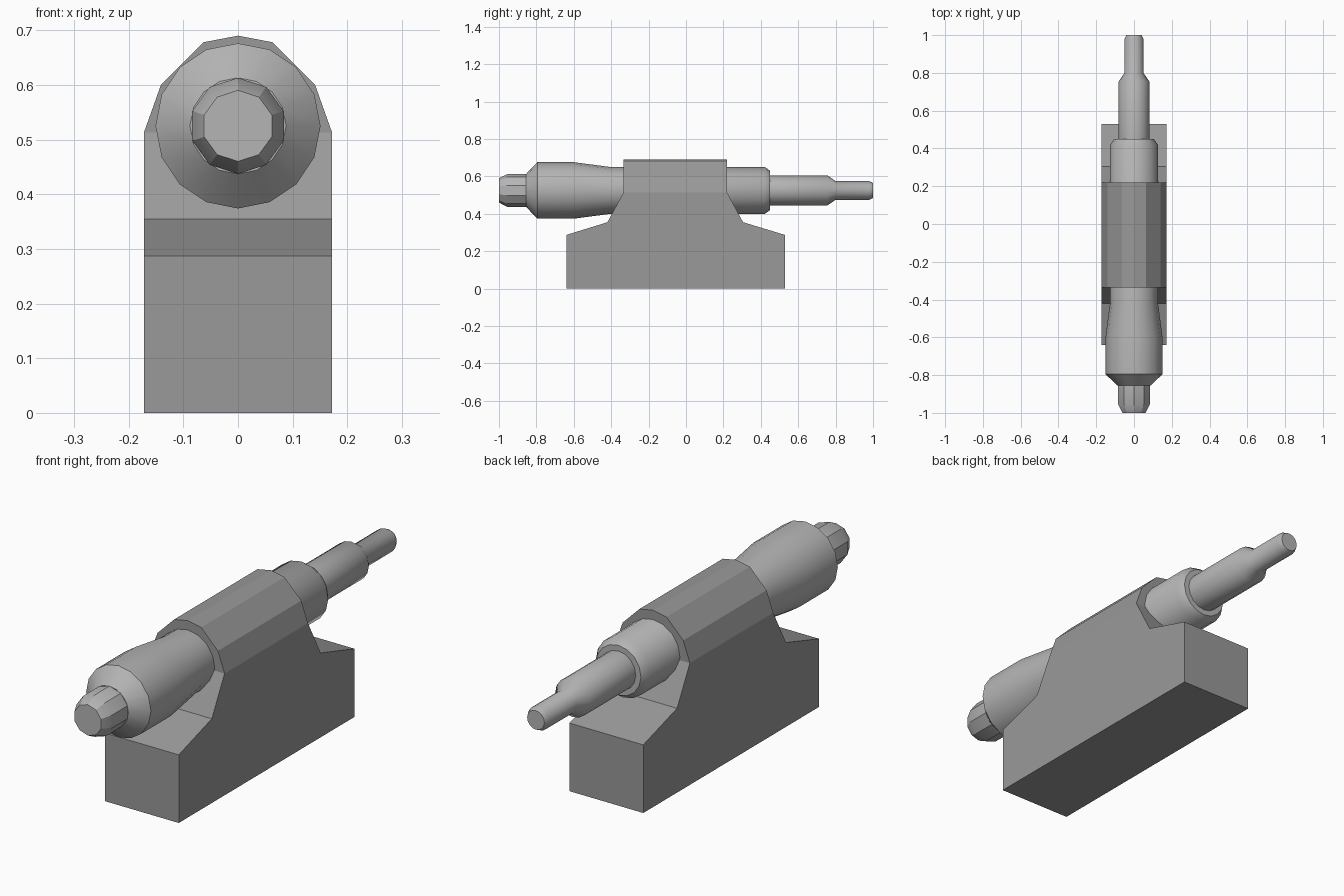
import bpy, bmesh
from math import sin, cos, pi, radians
from mathutils import Vector

if "Cube" in bpy.data.objects:
    bpy.data.objects.remove(bpy.data.objects["Cube"])

AXIS_Z = 0.525


def grey(name, value):
    mat = bpy.data.materials.new(name)
    mat.diffuse_color = (value, value, value, 1)
    mat.use_nodes = True
    mat.node_tree.nodes["Principled BSDF"].inputs["Base Color"].default_value = mat.diffuse_color
    return mat


block_grey = grey("dark_grey", 0.32)
shaft_grey = grey("mid_grey", 0.46)


def make_object(name, bm, mat, smooth_angle=None):
    bmesh.ops.recalc_face_normals(bm, faces=bm.faces)
    mesh = bpy.data.meshes.new(name)
    bm.to_mesh(mesh)
    bm.free()
    mesh.materials.append(mat)
    obj = bpy.data.objects.new(name, mesh)
    bpy.context.collection.objects.link(obj)
    if smooth_angle:
        bpy.ops.object.select_all(action='DESELECT')
        obj.select_set(True)
        bpy.context.view_layer.objects.active = obj
        bpy.ops.object.shade_smooth_by_angle(angle=radians(smooth_angle))
    return obj


def turned(name, profile, sides, smooth_angle):
    """Lathe (y, radius) pairs around the long axis and cap both ends."""
    bm = bmesh.new()
    rings = [[bm.verts.new((r * sin(2 * pi * i / sides), y,
                            AXIS_Z + r * cos(2 * pi * i / sides)))
              for i in range(sides)] for y, r in profile]
    for a, b in zip(rings, rings[1:]):
        for i in range(sides):
            j = (i + 1) % sides
            bm.faces.new((a[i], a[j], b[j], b[i]))
    bm.faces.new(rings[0])
    bm.faces.new(rings[-1])
    return make_object(name, bm, shaft_grey, smooth_angle)


def fill_open_edges(bm):
    bmesh.ops.holes_fill(bm, edges=[e for e in bm.edges if e.is_boundary], sides=0)


# Mounting block: side profile extruded across x
half_width = 0.172
side = [(-0.64, 0), (0.53, 0), (0.53, 0.287), (0.305, 0.355), (0.22, 0.513),
        (0.22, 0.72), (-0.335, 0.72), (-0.335, 0.513), (-0.42, 0.355), (-0.64, 0.287)]
bm = bmesh.new()
face = bm.faces.new([bm.verts.new((-half_width, y, z)) for y, z in side])
ext = bmesh.ops.extrude_face_region(bm, geom=[face])
bmesh.ops.translate(bm, vec=(2 * half_width, 0, 0),
                    verts=[v for v in ext['geom'] if isinstance(v, bmesh.types.BMVert)])
fill_open_edges(bm)

# Faceted arch over the top of the block, cut symmetrically
arch = [(half_width, 0.513), (0.141, 0.60), (0.063, 0.678), (0, 0.69)]
for (x0, z0), (x1, z1) in reversed(list(zip(arch, arch[1:]))):
    for s in (1, -1):
        bmesh.ops.bisect_plane(bm, geom=bm.verts[:] + bm.edges[:] + bm.faces[:],
                               dist=1e-5, plane_co=(s * x0, 0, z0),
                               plane_no=Vector((s * (z1 - z0), 0, x0 - x1)),
                               clear_outer=True)
        fill_open_edges(bm)
make_object("mounting_block", bm, block_grey)

# Turned shaft with swollen front sleeve and stepped rear
turned("shaft_body", [(-0.855, 0.088), (-0.795, 0.151), (-0.60, 0.151),
                      (-0.41, 0.126), (0.42, 0.126), (0.45, 0.105), (0.45, 0.081),
                      (0.755, 0.081), (0.80, 0.05), (0.98, 0.05), (1.0, 0.04)], 16, 38)

# Faceted nose at the front end
turned("front_nose", [(-1.0, 0.065), (-0.955, 0.088), (-0.84, 0.088)], 10, 30)
